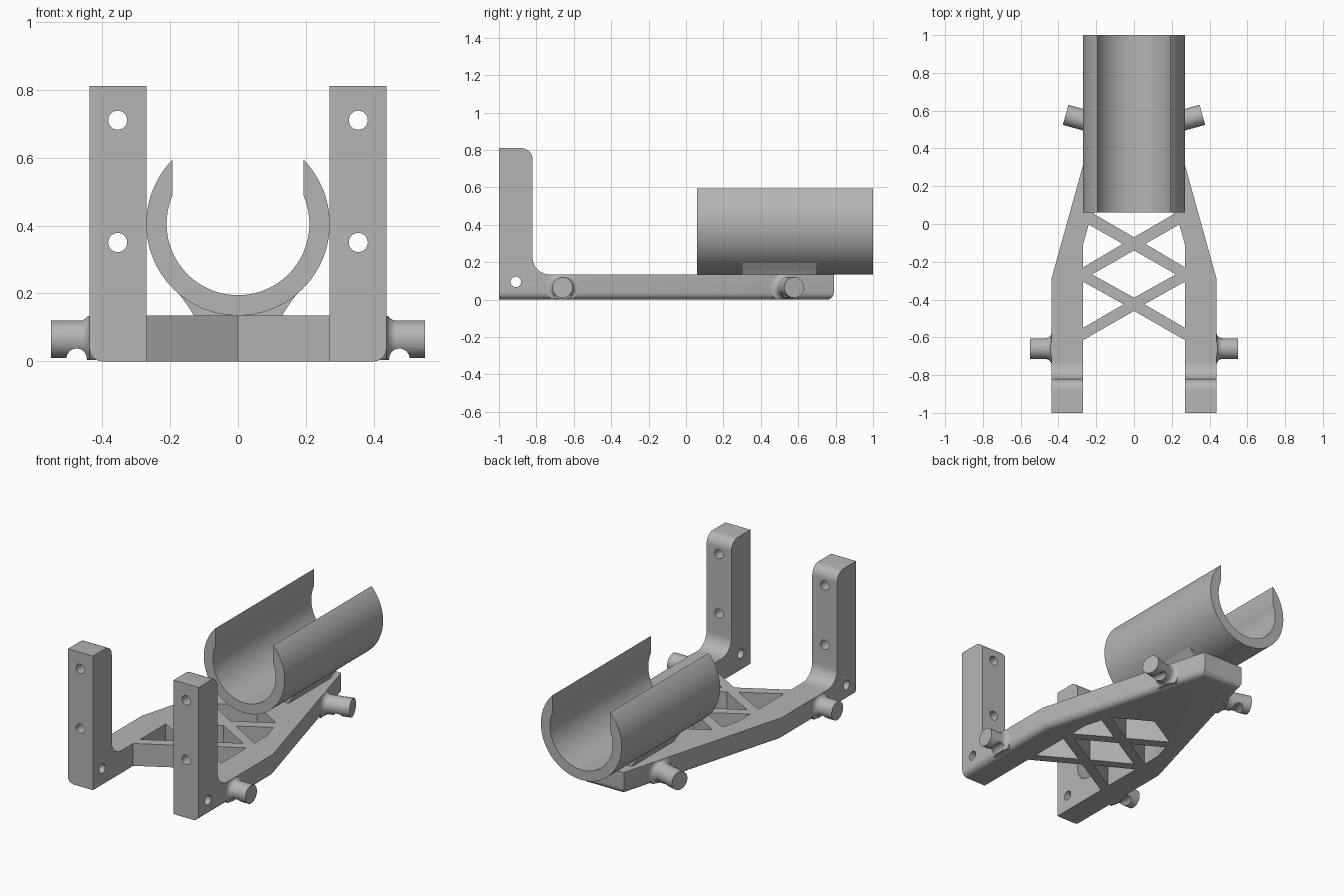
import bpy, bmesh
from math import pi, cos, sin, radians, atan2
from mathutils import Vector, Matrix

cube = bpy.data.objects.get("Cube")
if cube:
    bpy.data.objects.remove(cube, do_unlink=True)

grey = bpy.data.materials.new("plain grey")
grey.use_nodes = True
colour = (0.46, 0.46, 0.46, 1)
grey.diffuse_color = colour
grey.node_tree.nodes["Principled BSDF"].inputs["Base Color"].default_value = colour


def finish(name, bm):
    bmesh.ops.recalc_face_normals(bm, faces=bm.faces)
    mesh = bpy.data.meshes.new(name)
    bm.to_mesh(mesh)
    bm.free()
    mesh.materials.append(grey)
    ob = bpy.data.objects.new(name, mesh)
    bpy.context.collection.objects.link(ob)
    return ob


def prism_bm(points, axis, lo, hi):
    """Extrude a 2D outline along one axis."""
    def place(a, b, c):
        return {"x": (c, a, b), "y": (a, c, b), "z": (a, b, c)}[axis]
    bm = bmesh.new()
    face = bm.faces.new([bm.verts.new(place(a, b, lo)) for a, b in points])
    new = bmesh.ops.extrude_face_region(bm, geom=[face])["geom"]
    shift = Vector(place(0, 0, hi - lo))
    bmesh.ops.translate(bm, vec=shift, verts=[v for v in new if isinstance(v, bmesh.types.BMVert)])
    return bm


def prism(name, points, axis, lo, hi):
    return finish(name, prism_bm(points, axis, lo, hi))


def arc(cx, cy, r, start, end, n):
    steps = [radians(start + (end - start) * i / n) for i in range(n + 1)]
    return [(cx + r * cos(t), cy + r * sin(t)) for t in steps]


def disc(cx, cy, r):
    return arc(cx, cy, r, 0, 360, 32)[:-1]


def cut(ob, cutters):
    for c in cutters:
        c.hide_render = True
        mod = ob.modifiers.new("cut", "BOOLEAN")
        mod.operation, mod.solver, mod.object = "DIFFERENCE", "EXACT", c
        bpy.context.view_layer.objects.active = ob
        bpy.ops.object.modifier_apply(modifier=mod.name)
        bpy.data.objects.remove(c, do_unlink=True)


def smooth(ob):
    bpy.ops.object.select_all(action="DESELECT")
    ob.select_set(True)
    bpy.context.view_layer.objects.active = ob
    bpy.ops.object.shade_smooth_by_angle(angle=radians(30))


def mirrored(points):
    return points + [(-x, y) for x, y in reversed(points) if x]


OUT, IN, TOP = 0.437, 0.27, 0.135
TAPER_Y, END_Y, END_X = -0.29, 0.79, 0.137
slope = (OUT - END_X) / (END_Y - TAPER_Y)

# Tapered base plate with rounded lower outer edges
bm = prism_bm(mirrored([(OUT, -1), (OUT, TAPER_Y), (END_X, END_Y)]), "z", 0, TOP)
low = [e for e in bm.edges if all(v.co.z < 0.01 for v in e.verts)
       and any(v.co.y > -0.9 for v in e.verts)]
bmesh.ops.bevel(bm, geom=low, offset=0.038, segments=6, profile=0.5, affect="EDGES")
base = finish("truss_base", bm)

# Openings between the rails and crossed braces
openings = [
    mirrored([(IN, -1.1), (IN, -0.615), (0, -0.46)]),
    mirrored([(0, -0.39), (0.222, -0.267), (0, -0.14)]),
    mirrored([(0, -0.07), (0.216, 0.055), (0, 0.18)]),
]
for s in (1, -1):
    openings.append([(s * IN, -0.55), (s * 0.055, -0.425), (s * IN, -0.305)])
    openings.append([(s * IN, -0.23), (s * 0.06, -0.105), (s * 0.24, -0.003), (s * IN, -0.11)])
cut(base, [prism("opening_cutter", p, "z", -0.1, 0.3) for p in openings])
cut(base, [prism("foot_hole_cutter", disc(-0.91, 0.095, 0.028), "x", -1, 1)])
smooth(base)

# Upright legs with a rounded back corner and fillet
outline = ([(-1, TOP), (-1, 0.81)] + arc(-0.88, 0.75, 0.06, 90, 0, 8)
           + arc(-0.73, 0.225, 0.09, 180, 270, 10))
for side, s in (("left", 1), ("right", -1)):
    leg = prism(side + "_upright", outline, "x", *sorted((s * IN, s * OUT)))
    cut(leg, [prism("bolt_hole_cutter", disc(s * 0.354, z, 0.028), "y", -1.2, -0.5)
              for z in (0.35, 0.71)])
    smooth(leg)

# Open cradle tube
CZ, R, RI, LIP = 0.405, 0.27, 0.21, 0.193
a_out = atan2((R * R - LIP * LIP) ** 0.5, LIP) * 180 / pi
a_in = atan2((RI * RI - LIP * LIP) ** 0.5, LIP) * 180 / pi
section = (arc(0, CZ, R, a_out, -180 - a_out, 80)
           + arc(0, CZ, RI, -180 - a_in, a_in, 64))
smooth(prism("cradle_tube", section, "y", 0.06, 1))

# Flared saddle under the tube
saddle = mirrored([(0, 0.12), (0.13, 0.12), (0.13, 0.135), (0.14, 0.152),
                   (0.153, 0.171), (0.172, 0.197), (0.12, 0.199), (0, 0.165)])
smooth(prism("cradle_saddle", saddle, "y", 0.3, 0.7))


# Flared side pegs, each with a groove underneath
def peg(name, s, start, angle, length):
    bm = bmesh.new()
    flare = [(d, r) for r, d in arc(0.085, 0.03, 0.03, 270, 180, 8)]
    profile = [(-0.05, 0), (-0.05, 0.085)] + flare + [(length, 0.055), (length, 0)]
    verts = [bm.verts.new((d, 0, r)) for d, r in profile]
    edges = [bm.edges.new(pair) for pair in zip(verts, verts[1:])]
    bmesh.ops.spin(bm, geom=verts + edges, cent=(0, 0, 0), axis=(1, 0, 0),
                   angle=2 * pi, steps=40)
    bmesh.ops.remove_doubles(bm, verts=bm.verts, dist=1e-4)
    bmesh.ops.translate(bm, verts=bm.verts, vec=(0, 0, 0.065))
    ob = finish(name, bm)
    box = [(-1, -1), (1, -1), (1, 1), (-1, 1)]
    cut(ob, [prism("below_cutter", box, "z", -1, 0.004),
             prism("above_cutter", box, "z", TOP - 0.001, 1),
             prism("groove_cutter", disc(length - 0.075, 0.008, 0.03), "y", -0.3, 0.3)])
    ob.data.transform(Matrix.Translation((start[0], start[1], 0))
                      @ Matrix.Rotation(angle, 4, "Z"))
    if s < 0:
        ob.data.transform(Matrix.Scale(-1, 4, (1, 0, 0)))
        ob.data.flip_normals()
    smooth(ob)


REAR_Y = 0.535
for side, s in (("left", 1), ("right", -1)):
    peg(side + "_front_peg", s, (OUT, -0.66), 0, 0.113)
    peg(side + "_rear_peg", s, (OUT - slope * (REAR_Y - TAPER_Y), REAR_Y),
        atan2(slope, 1), 0.16)
